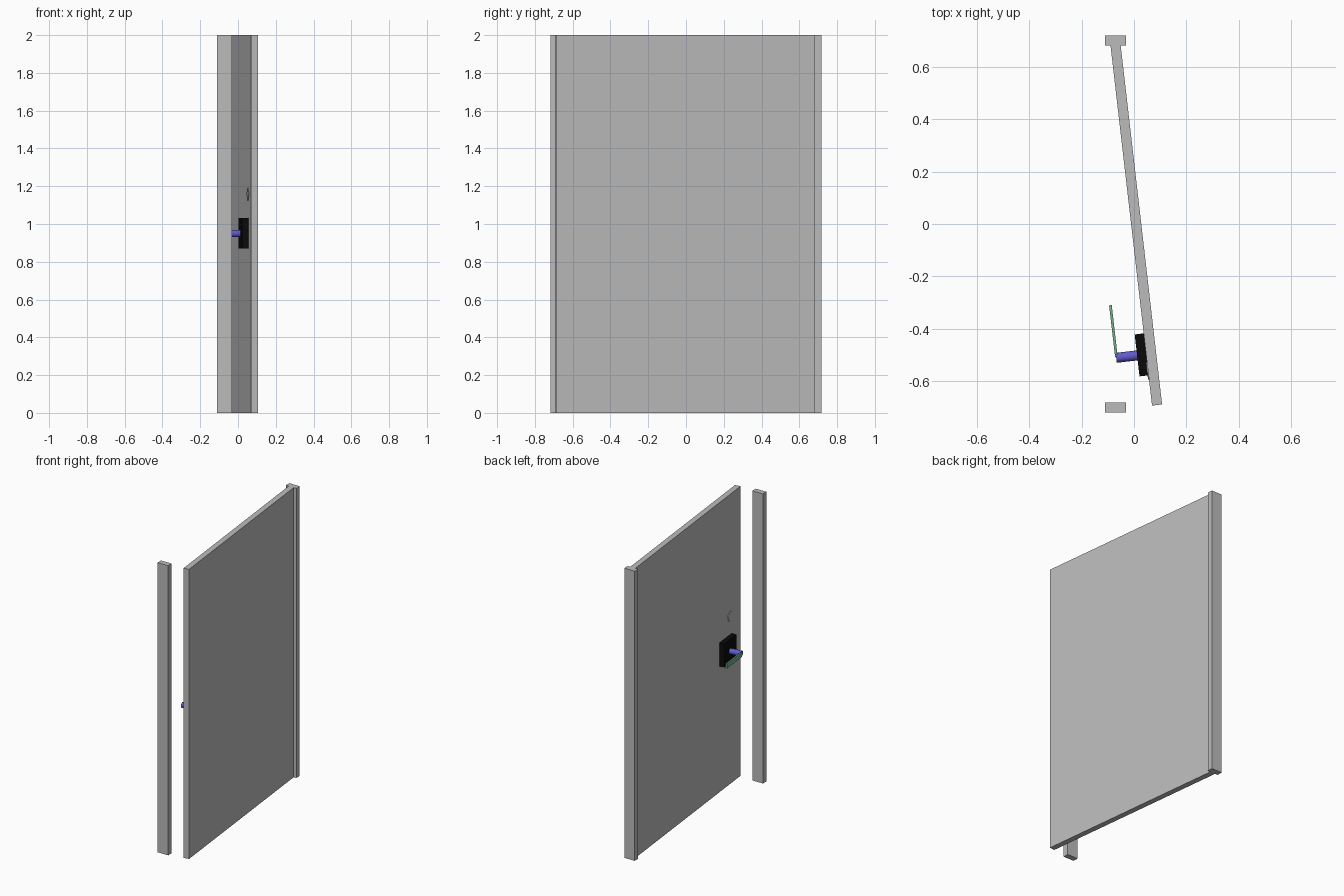
import bpy, math
from mathutils import Matrix, Vector

cube = bpy.data.objects.get("Cube")
if cube:
    bpy.data.objects.remove(cube, do_unlink=True)


def material(name, rgb):
    m = bpy.data.materials.new(name)
    m.use_nodes = True
    m.diffuse_color = (*rgb, 1)
    m.node_tree.nodes["Principled BSDF"].inputs["Base Color"].default_value = (*rgb, 1)
    return m


GREY = material("light_grey", (0.5, 0.5, 0.5))
BLACK = material("black", (0.003, 0.003, 0.003))
BLUE = material("blue", (0.12, 0.105, 0.6))
GREEN = material("green", (0.16, 0.42, 0.26))

# The leaf stands slightly ajar; its fittings share its turned frame
LEAF = Matrix.Translation((0.0085, -0.0015, 0)) @ Matrix.Rotation(math.radians(6.58), 4, 'Z')


def finish(name, mat, frame):
    ob = bpy.context.object
    ob.name = name
    ob.data.name = name
    ob.data.transform(frame)
    ob.data.materials.append(mat)
    return ob


def box(name, lo, hi, mat, frame=Matrix()):
    lo, hi = Vector(lo), Vector(hi)
    bpy.ops.mesh.primitive_cube_add(size=1)
    return finish(name, mat, frame @ Matrix.Translation((lo + hi) / 2)
                  @ Matrix.Diagonal((*(hi - lo), 1)))


def rod(name, x0, x1, y, z, radius, mat):
    """Cylinder square to the leaf, from x0 to x1 in the leaf's frame."""
    bpy.ops.mesh.primitive_cylinder_add(vertices=32, radius=radius, depth=x1 - x0)
    ob = finish(name, mat, LEAF @ Matrix.Translation(((x0 + x1) / 2, y, z))
                @ Matrix.Rotation(math.pi / 2, 4, 'Y'))
    bpy.ops.object.shade_smooth_by_angle(angle=math.radians(30))
    return ob


# Frame posts
box("front_post", (-0.111, -0.718, 0), (-0.031, -0.68, 2), GREY)
box("hinge_post", (-0.111, 0.68, 0), (-0.031, 0.718, 2), GREY)

# Door leaf
box("door_leaf", (-0.0193, -0.693, 0), (0.0193, 0.693, 2), GREY, LEAF)

# Lock disc, handle plate, spindle and lever
rod("lock_disc", -0.023, -0.018, -0.56, 1.157, 0.033, GREY)
box("handle_plate", (-0.054, -0.577, 0.87), (-0.019, -0.416, 1.032), BLACK, LEAF)
rod("handle_spindle", -0.134, -0.05, -0.4965, 0.95, 0.019, BLUE)
box("handle_lever", (-0.138, -0.494, 0.93), (-0.128, -0.295, 0.962), GREEN, LEAF)
